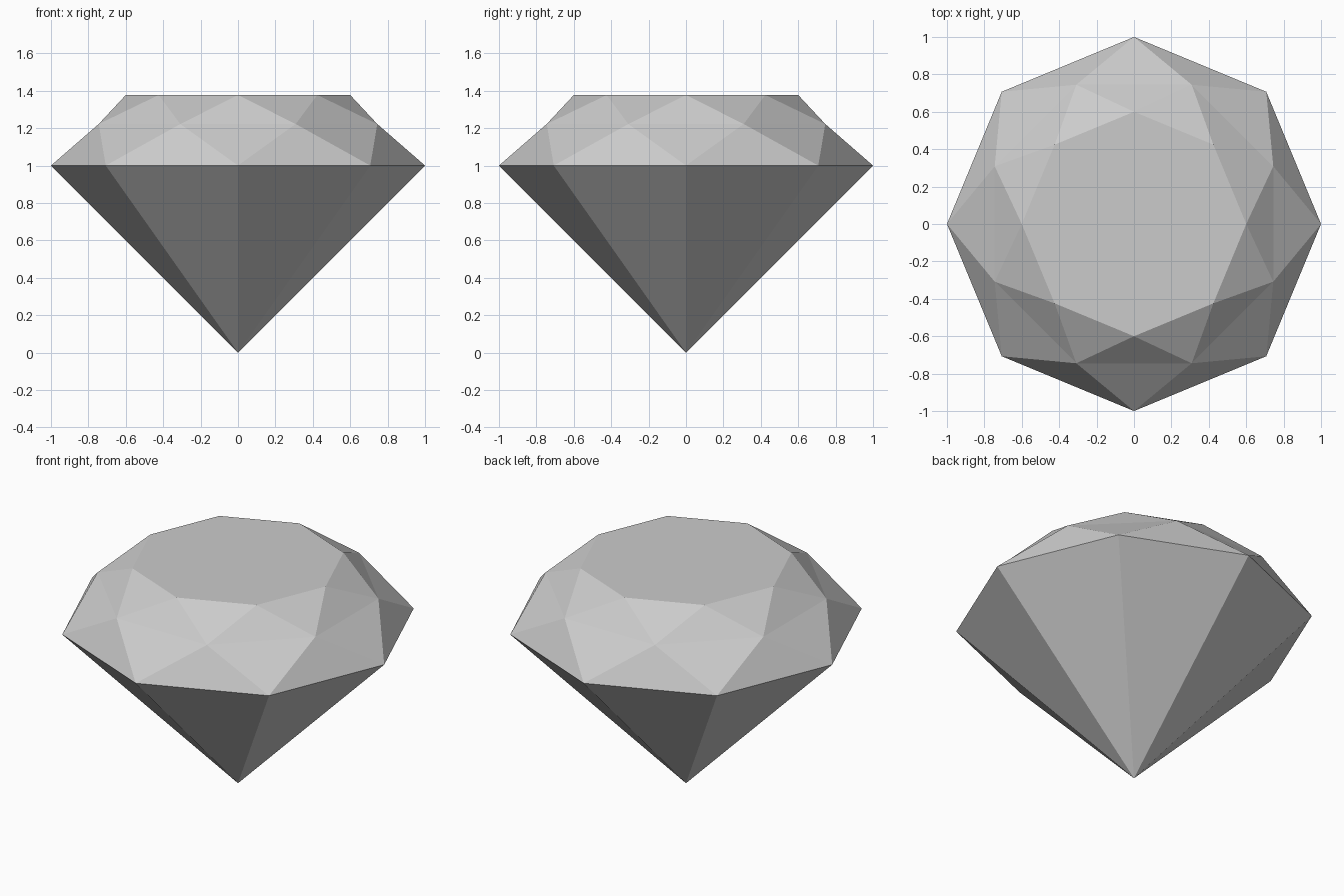
import bpy, bmesh
from math import cos, sin, pi

if "Cube" in bpy.data.objects:
    bpy.data.objects.remove(bpy.data.objects["Cube"])

SIDES = 8
mat = bpy.data.materials.new("light grey")
mat.diffuse_color = (0.6, 0.6, 0.6, 1)
mat.use_nodes = True
mat.node_tree.nodes["Principled BSDF"].inputs["Base Color"].default_value = mat.diffuse_color

bm = bmesh.new()


def ring(radius, z, offset=0.0):
    """Ring of vertices; offset is in fractions of one side."""
    step = 2 * pi / SIDES
    return [bm.verts.new((radius * cos((i + offset) * step),
                          radius * sin((i + offset) * step), z))
            for i in range(SIDES)]


tip = bm.verts.new((0, 0, 0))
girdle = ring(1.0, 1.0)
middle = ring(0.806, 1.222, 0.5)
table = ring(0.6, 1.377)

for i in range(SIDES):
    j = (i + 1) % SIDES
    # pavilion facet below the girdle
    bm.faces.new((tip, girdle[j], girdle[i]))
    # crown: girdle facet, star facet, and the kite folded between them
    bm.faces.new((girdle[i], girdle[j], middle[i]))
    bm.faces.new((table[j], table[i], middle[i]))
    bm.faces.new((girdle[j], middle[j], middle[i]))
    bm.faces.new((table[j], middle[i], middle[j]))
# flat top
bm.faces.new(table)
bmesh.ops.recalc_face_normals(bm, faces=bm.faces[:])

mesh = bpy.data.meshes.new("cut_gem")
bm.to_mesh(mesh)
bm.free()
mesh.materials.append(mat)
gem = bpy.data.objects.new("cut_gem", mesh)
bpy.context.collection.objects.link(gem)
